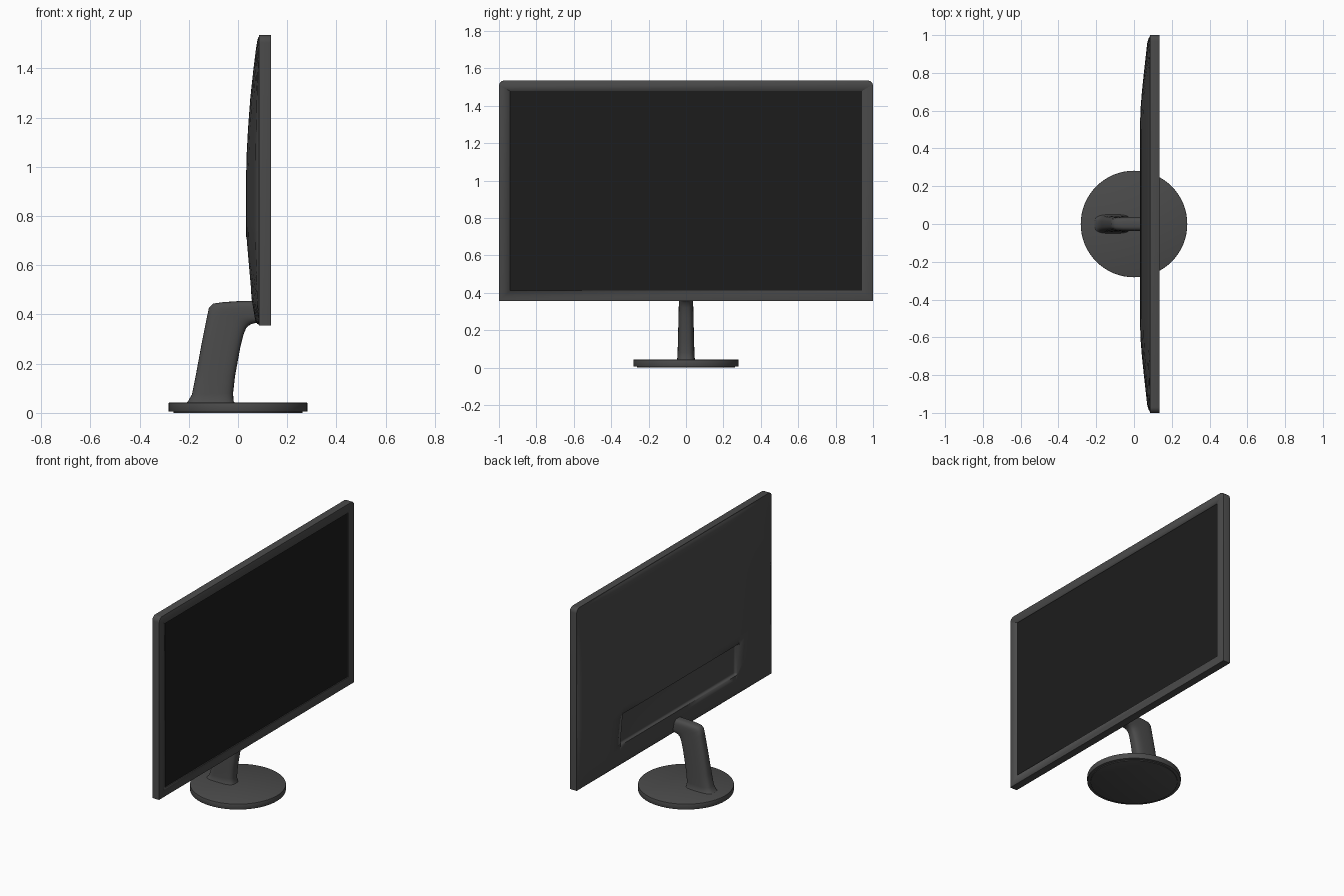
import bpy, bmesh, math

if "Cube" in bpy.data.objects:
    bpy.data.objects.remove(bpy.data.objects["Cube"])


def material(name, v):
    m = bpy.data.materials.new(name)
    m.diffuse_color = (v, v, v, 1)
    m.use_nodes = True
    m.node_tree.nodes["Principled BSDF"].inputs["Base Color"].default_value = m.diffuse_color
    return m


BODY = material("dark_plastic", 0.07)
BLACK = material("screen_black", 0.012)


def finish(bm, name, mat=BODY, angle=35):
    bmesh.ops.recalc_face_normals(bm, faces=bm.faces)
    me = bpy.data.meshes.new(name)
    bm.to_mesh(me)
    bm.free()
    ob = bpy.data.objects.new(name, me)
    bpy.context.collection.objects.link(ob)
    me.materials.append(mat)
    bpy.ops.object.select_all(action='DESELECT')
    ob.select_set(True)
    bpy.context.view_layer.objects.active = ob
    bpy.ops.object.shade_smooth_by_angle(angle=math.radians(angle))
    return ob


def box(name, x, y, z, mat=BODY, bevel=0.0):
    bm = bmesh.new()
    bmesh.ops.create_cube(bm, size=1)
    for v in bm.verts:
        v.co = [(r[0] + r[1]) / 2 + c * (r[1] - r[0]) for r, c in zip((x, y, z), v.co)]
    if bevel:
        bmesh.ops.bevel(bm, geom=bm.edges[:], offset=bevel, segments=4, profile=0.5, affect='EDGES')
    return finish(bm, name, mat)


def cut(ob, cutter):
    cutter.hide_render = True
    cutter.hide_viewport = True
    cutter.display_type = 'WIRE'
    mod = ob.modifiers.new("cut", 'BOOLEAN')
    mod.operation = 'DIFFERENCE'
    mod.solver = 'EXACT'
    mod.object = cutter


def disc(name, r, z0, z1, bevel):
    bm = bmesh.new()
    bmesh.ops.create_cone(bm, cap_ends=True, segments=64, radius1=r, radius2=r, depth=z1 - z0)
    for v in bm.verts:
        v.co.z += (z0 + z1) / 2
    rims = [e for e in bm.edges if abs(e.verts[0].co.z - e.verts[1].co.z) < 1e-5]
    bmesh.ops.bevel(bm, geom=rims, offset=bevel, segments=2, profile=0.5, affect='EDGES')
    return finish(bm, name)


ZB, ZT, R = 0.355, 1.535, 0.03   # panel bottom, top, upper corner radius

# Front frame: slab with rounded upper corners and a shallow screen opening
bm = bmesh.new()
arc = [(1 - R + R * math.cos(a), ZT - R + R * math.sin(a))
       for a in (i * math.pi / 12 for i in range(7))]
outline = [(-1, ZB), (1, ZB)] + arc + [(-y, z) for y, z in reversed(arc)]
face = bm.faces.new([bm.verts.new((0.085, y, z)) for y, z in outline])
ext = bmesh.ops.extrude_face_region(bm, geom=[face])
for g in ext['geom']:
    if isinstance(g, bmesh.types.BMVert):
        g.co.x = 0.135
front = [e for e in bm.edges if all(v.co.x > 0.13 for v in e.verts)]
bmesh.ops.bevel(bm, geom=front, offset=0.003, segments=2, profile=0.5, affect='EDGES')
frame = finish(bm, "front_frame")
cut(frame, box("screen_opening_cutter", (0.127, 0.2), (-0.94, 0.94), (0.412, 1.478)))

# Display glass
box("screen", (0.12, 0.129), (-0.941, 0.941), (0.411, 1.479), BLACK)

# Back shell: bulging grid, depth = vertical profile * horizontal falloff
across = [(0, 1), (0.3, 1), (0.5, 1), (0.6, 0.97), (0.7, 0.83), (0.8, 0.65),
          (0.9, 0.46), (0.96, 0.34), (0.985, 0.2), (0.999, 0.02)]
across = [(-y, g) for y, g in across[:0:-1]] + across
upright = [(0.356, 0.002), (0.362, 0.012), (0.375, 0.02), (0.46, 0.034), (0.6, 0.047),
           (0.7, 0.056), (0.76, 0.058), (0.92, 0.058), (1.05, 0.055), (1.16, 0.049),
           (1.28, 0.04), (1.4, 0.027), (1.48, 0.017), (1.51, 0.012), (1.525, 0.008), (1.534, 0.001)]
bm = bmesh.new()
rows = []
for z, d in upright:
    t = max(0, z - (ZT - R))
    w = 1 - R + math.sqrt(max(0, R * R - t * t))
    rows.append([bm.verts.new((0.09 - d * g, y * w, z)) for y, g in across])
for a, b in zip(rows, rows[1:]):
    for i in range(len(a) - 1):
        bm.faces.new((a[i], a[i + 1], b[i + 1], b[i]))
rim = [e for e in bm.edges if e.is_boundary]
ext = bmesh.ops.extrude_edge_only(bm, edges=rim)
for g in ext['geom']:
    if isinstance(g, bmesh.types.BMVert):
        g.co.x = 0.1
bmesh.ops.holes_fill(bm, edges=[e for e in bm.edges if e.is_boundary], sides=0)
shell = finish(bm, "back_shell")

# Connector recess in the back
cut(shell, box("recess_cutter", (-0.1, 0.072), (-0.6, 0.6), (0.505, 0.715), bevel=0.012))

# Stand neck: rounded sections lofted from (rear x, z), (front x, z), half width
sections = [((-0.215, 0.038), (-0.012, 0.038), 0.053),
            ((-0.204, 0.046), (-0.018, 0.048), 0.047),
            ((-0.187, 0.075), (-0.02, 0.08), 0.045),
            ((-0.172, 0.15), (-0.012, 0.15), 0.043),
            ((-0.148, 0.28), (0.010, 0.27), 0.040),
            ((-0.125, 0.395), (0.023, 0.32), 0.038),
            ((-0.118, 0.428), (0.034, 0.346), 0.037),
            ((-0.102, 0.444), (0.048, 0.358), 0.037),
            ((-0.06, 0.45), (0.06, 0.363), 0.037),
            ((0.0, 0.454), (0.072, 0.365), 0.037),
            ((0.1, 0.457), (0.1, 0.365), 0.037)]
N = 32
bm = bmesh.new()
rings = []
for (bx, bz), (fx, fz), w in sections:
    ring = []
    for i in range(N):
        a = 2 * math.pi * i / N
        c, s = (math.copysign(abs(f(a)) ** 0.62, f(a)) for f in (math.cos, math.sin))
        ring.append(bm.verts.new(((bx + fx) / 2 + c * (fx - bx) / 2, s * w,
                                  (bz + fz) / 2 + c * (fz - bz) / 2)))
    rings.append(ring)
for a, b in zip(rings, rings[1:]):
    for i in range(N):
        j = (i + 1) % N
        bm.faces.new((a[i], a[j], b[j], b[i]))
bm.faces.new(rings[0])
bm.faces.new(rings[-1])
finish(bm, "stand_neck", angle=50)

# Round base and its foot pad
disc("stand_base", 0.282, 0.005, 0.042, 0.003)
disc("foot_pad", 0.262, 0.0, 0.008, 0.001)
